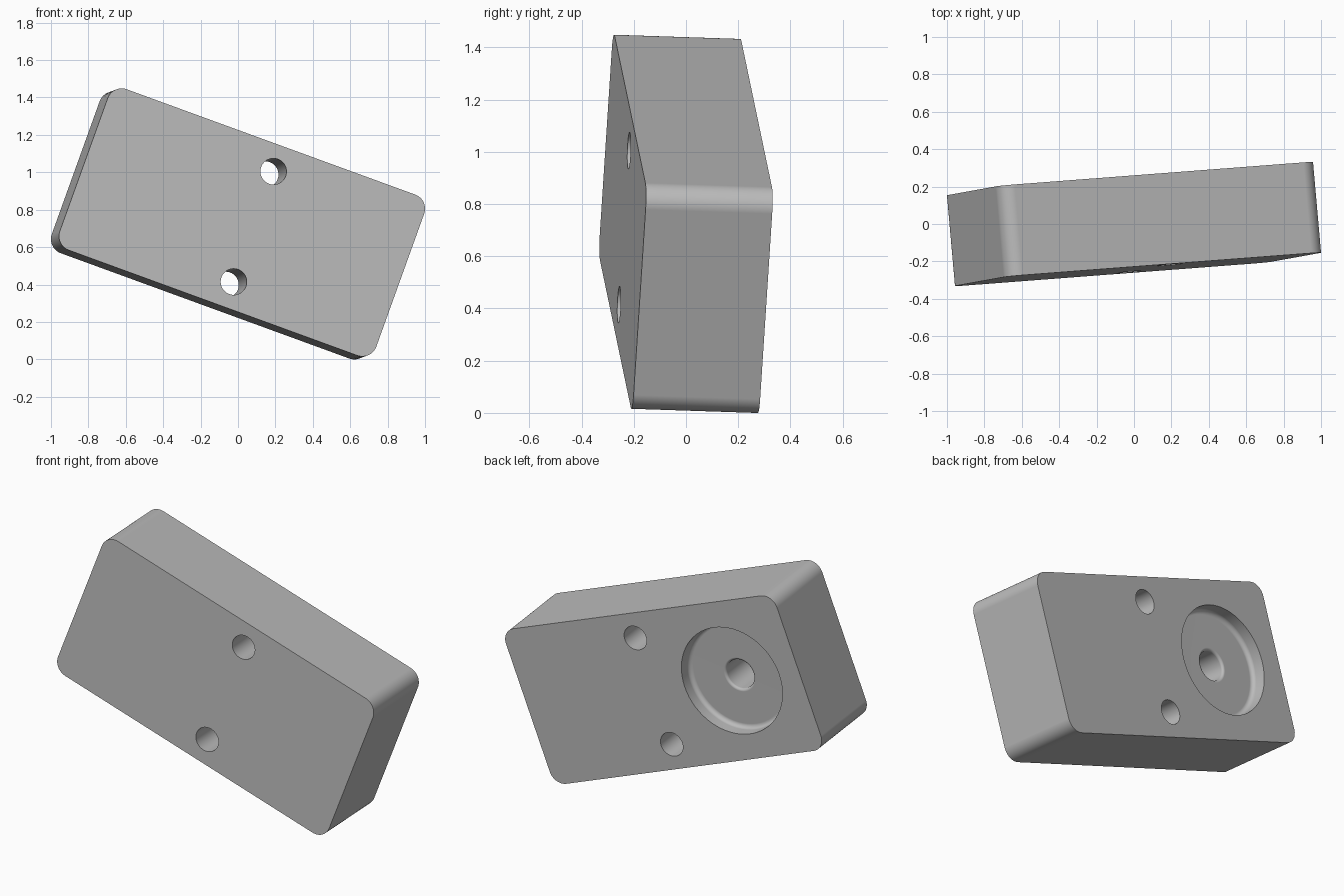
import bpy, bmesh
from math import cos, sin, pi, radians
from mathutils import Matrix, Vector

if "Cube" in bpy.data.objects:
    bpy.data.objects.remove(bpy.data.objects["Cube"], do_unlink=True)

# Block size in its own frame: x along, y front to back, z up
LENGTH, DEPTH, HEIGHT, CORNER = 1.806, 0.487, 0.916, 0.08
BACK = DEPTH / 2

grey = bpy.data.materials.new("plain_grey")
grey.use_nodes = True
colour = (0.5, 0.5, 0.5, 1)
grey.diffuse_color = colour
grey.node_tree.nodes["Principled BSDF"].inputs["Base Color"].default_value = colour


def make_object(name, bm):
    bmesh.ops.recalc_face_normals(bm, faces=bm.faces)
    mesh = bpy.data.meshes.new(name)
    bm.to_mesh(mesh)
    bm.free()
    mesh.materials.append(grey)
    obj = bpy.data.objects.new(name, mesh)
    bpy.context.collection.objects.link(obj)
    return obj


def turned_cutter(name, profile, x, z):
    """Revolve (radius, y) points around a y axis through x, z."""
    bm = bmesh.new()
    verts = [bm.verts.new((r, y, 0)) for r, y in profile]
    edges = [bm.edges.new(pair) for pair in zip(verts, verts[1:])]
    bmesh.ops.spin(bm, geom=verts + edges, cent=(0, 0, 0), axis=(0, 1, 0),
                   angle=2 * pi, steps=64, use_merge=True)
    bmesh.ops.remove_doubles(bm, verts=bm.verts, dist=1e-5)
    bmesh.ops.translate(bm, verts=bm.verts, vec=(x, 0, z))
    obj = make_object(name, bm)
    obj.hide_render = True
    return obj


def arc(cx, cy, r, start, end, steps=6):
    angles = [radians(start + (end - start) * i / steps) for i in range(steps + 1)]
    return [(cx + r * cos(a), cy + r * sin(a)) for a in angles]


# Block with four rounded corners running front to back
bm = bmesh.new()
bmesh.ops.create_cube(bm, size=1)
bmesh.ops.scale(bm, verts=bm.verts, vec=(LENGTH, DEPTH, HEIGHT))
corners = [e for e in bm.edges
           if abs(e.verts[0].co.y - e.verts[1].co.y) > DEPTH / 2]
bmesh.ops.bevel(bm, geom=corners, offset=CORNER, segments=12, profile=0.5,
                affect='EDGES')
block = make_object("mounting_block", bm)

# Two through holes
cutters = [turned_cutter("through_hole",
                         [(0, -0.4), (0.07, -0.4), (0.07, 0.4), (0, 0.4)],
                         0.066, side * 0.314) for side in (-1, 1)]

# Round back pocket with filleted floor and a blind centre hole
POCKET, BORE, FILLET, LIP = 0.314, 0.085, 0.025, 0.015
floor = BACK - 0.085
pocket = [(0, BACK + 0.1), (POCKET, BACK + 0.1)]
pocket += arc(POCKET - FILLET, floor + FILLET, FILLET, 0, -90)
pocket += arc(BORE + LIP, floor - LIP, LIP, 90, 180)
pocket += [(BORE, BACK - 0.38), (0, BACK - 0.38)]
cutters.append(turned_cutter("back_pocket", pocket, -0.456, 0))

# Cut the holes
bpy.ops.object.select_all(action='DESELECT')
bpy.context.view_layer.objects.active = block
block.select_set(True)
for cutter in cutters:
    cut = block.modifiers.new("cut", 'BOOLEAN')
    cut.operation, cut.solver, cut.object = 'DIFFERENCE', 'EXACT', cutter
    bpy.ops.object.modifier_apply(modifier=cut.name)
    bpy.data.objects.remove(cutter, do_unlink=True)

# Smooth curves, crisp rims
bpy.ops.object.shade_smooth_by_angle(angle=radians(30))
weighted = block.modifiers.new("flat_faces", 'WEIGHTED_NORMAL')
weighted.keep_sharp = True

# Tilt the block into its resting pose
back_axis = Vector((-0.088, 0.995, -0.033)).normalized()
long_axis = Vector((0.937, 0.0716, -0.342))
long_axis = (long_axis - back_axis * long_axis.dot(back_axis)).normalized()
up_axis = long_axis.cross(back_axis)
pose = Matrix((long_axis, back_axis, up_axis)).transposed().to_4x4()
block.matrix_world = Matrix.Translation((0, 0, 0.724)) @ pose
